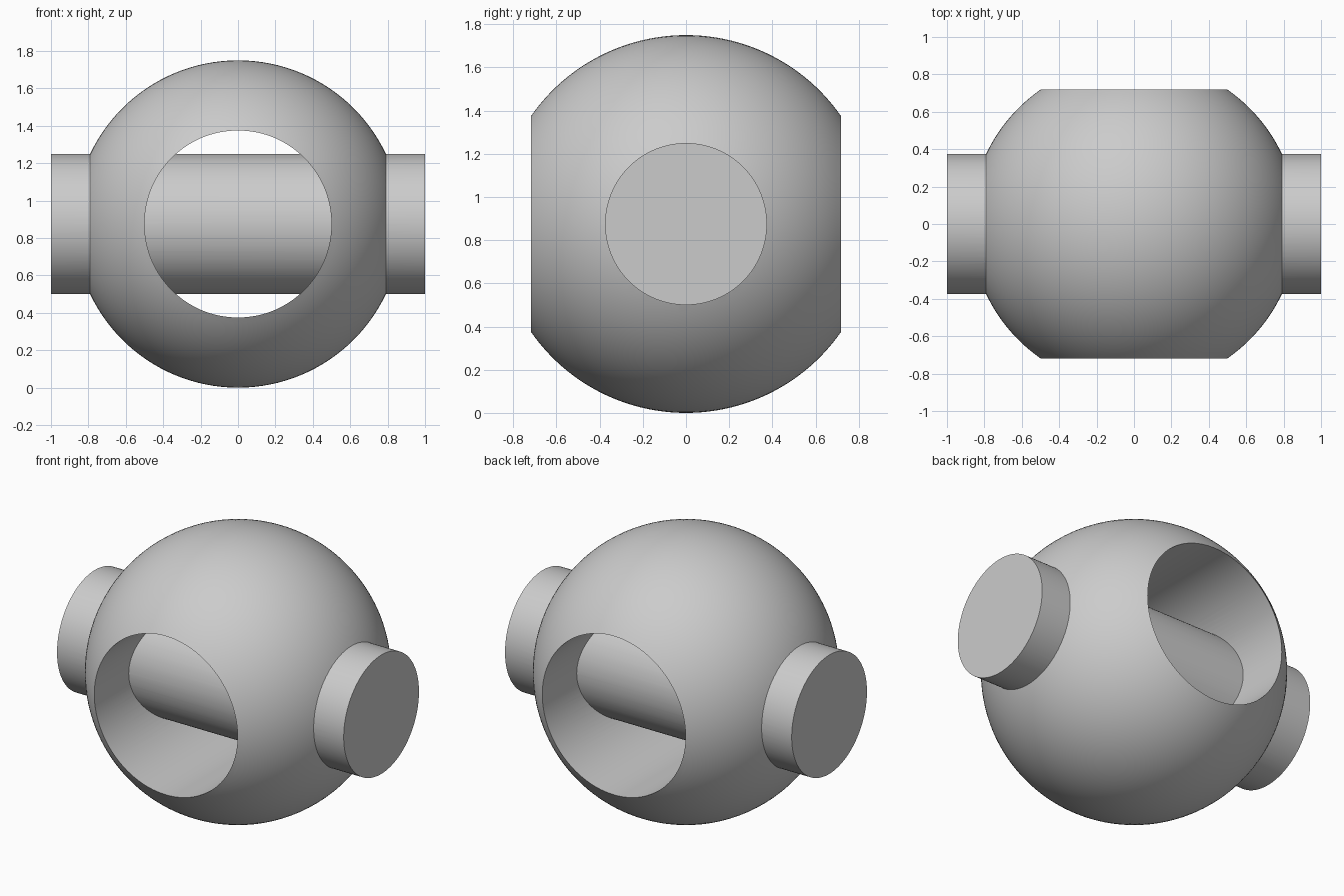
import bpy, bmesh
from math import sin, cos, asin, pi
from mathutils import Matrix

if "Cube" in bpy.data.objects:
    bpy.data.objects.remove(bpy.data.objects["Cube"])

BALL_R, HOLE_R, SHAFT_R, SEGMENTS = 0.875, 0.5, 0.375, 128

grey = bpy.data.materials.new("plain_grey")
grey.use_nodes = True
colour = (0.6, 0.6, 0.6, 1)
grey.diffuse_color = colour
grey.node_tree.nodes["Principled BSDF"].inputs["Base Color"].default_value = colour


def make_object(name, bm):
    bmesh.ops.recalc_face_normals(bm, faces=bm.faces)
    mesh = bpy.data.meshes.new(name)
    bm.to_mesh(mesh)
    bm.free()
    mesh.materials.append(grey)
    obj = bpy.data.objects.new(name, mesh)
    obj.location.z = BALL_R
    bpy.context.collection.objects.link(obj)
    return obj


# Ball with a straight bore along y: an arc profile revolved about the bore axis
bm = bmesh.new()
steps = 48
limit = pi / 2 - asin(HOLE_R / BALL_R)
angles = [-limit + 2 * limit * i / steps for i in range(steps + 1)]
rings = []
for k in range(SEGMENTS):
    turn = 2 * pi * k / SEGMENTS
    rings.append([bm.verts.new((BALL_R * cos(a) * cos(turn),
                                BALL_R * sin(a),
                                BALL_R * cos(a) * sin(turn))) for a in angles])
for k in range(SEGMENTS):
    here, there = rings[k], rings[(k + 1) % SEGMENTS]
    for i in range(-1, steps):  # the step from last to first closes the bore wall
        bm.faces.new((here[i], here[i + 1], there[i + 1], there[i]))
ball = make_object("bored_ball", bm)

# Shaft passing through the ball along x
bm = bmesh.new()
bmesh.ops.create_cone(bm, cap_ends=True, segments=SEGMENTS, radius1=SHAFT_R,
                      radius2=SHAFT_R, depth=2, matrix=Matrix.Rotation(pi / 2, 4, "Y"))
shaft = make_object("cross_shaft", bm)

# Fuse the shaft into the ball, then smooth with sharp edges kept
union = ball.modifiers.new("Union", "BOOLEAN")
union.operation = "UNION"
union.solver = "EXACT"
union.object = shaft
bpy.ops.object.select_all(action="DESELECT")
ball.select_set(True)
bpy.context.view_layer.objects.active = ball
bpy.ops.object.modifier_apply(modifier=union.name)
bpy.data.objects.remove(shaft)
ball.name = "bored_ball_with_shaft"
bpy.ops.object.shade_smooth_by_angle(angle=pi / 6)
